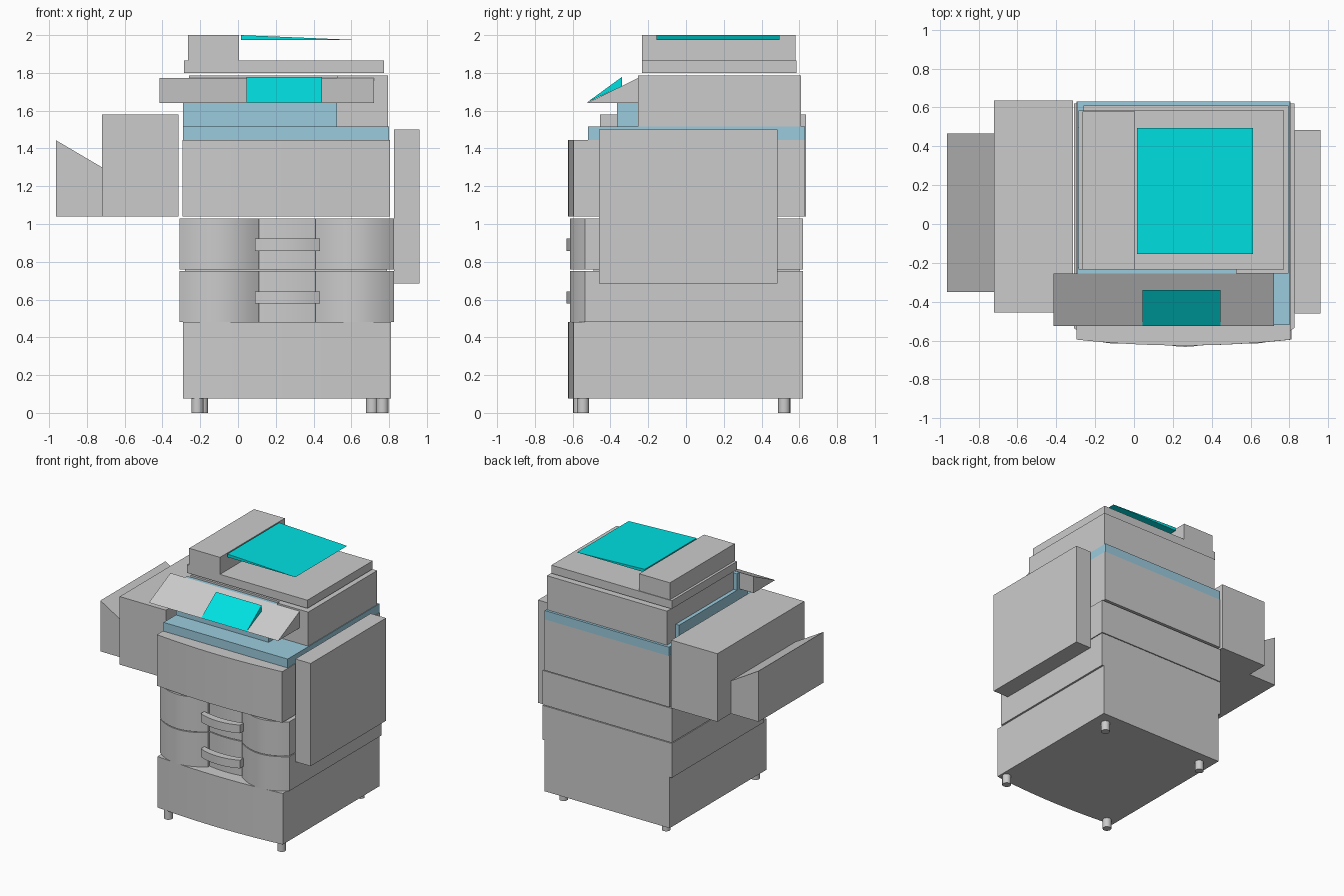
import bpy, bmesh, math
from mathutils import Vector

if "Cube" in bpy.data.objects:
    bpy.data.objects.remove(bpy.data.objects["Cube"])


def material(name, rgb):
    m = bpy.data.materials.new(name)
    m.diffuse_color = (*rgb, 1)
    m.use_nodes = True
    m.node_tree.nodes["Principled BSDF"].inputs["Base Color"].default_value = m.diffuse_color
    return m


BLUE = material("pale_blue", (0.33, 0.60, 0.73))
CYAN = material("cyan", (0.0, 0.75, 0.76))


def prism(name, pts, axis, lo, hi, mat=None, smooth=False):
    """Extrude a 2D profile along an axis: z uses (x, y), x uses (y, z), y uses (x, z)."""
    place = {"z": lambda p, t: (p[0], p[1], t),
             "x": lambda p, t: (t, p[0], p[1]),
             "y": lambda p, t: (p[0], t, p[1])}[axis]
    bm = bmesh.new()
    face = bm.faces.new([bm.verts.new(place(p, lo)) for p in pts])
    new = bmesh.ops.extrude_face_region(bm, geom=[face])["geom"]
    move = Vector(place((0, 0), hi - lo))
    bmesh.ops.translate(bm, vec=move, verts=[v for v in new if isinstance(v, bmesh.types.BMVert)])
    bmesh.ops.recalc_face_normals(bm, faces=bm.faces)
    me = bpy.data.meshes.new(name)
    bm.to_mesh(me)
    bm.free()
    ob = bpy.data.objects.new(name, me)
    bpy.context.collection.objects.link(ob)
    if mat:
        me.materials.append(mat)
    if smooth:
        bpy.ops.object.select_all(action="DESELECT")
        ob.select_set(True)
        bpy.context.view_layer.objects.active = ob
        bpy.ops.object.shade_smooth_by_angle(angle=math.radians(32))
    return ob


def box(name, x, y, z, mat=None):
    return prism(name, [(x[0], y[0]), (x[1], y[0]), (x[1], y[1]), (x[0], y[1])], "z", *z, mat)


def bow(x0, x1, y_end, y_mid, n=16):
    """Parabolic front edge from x0 to x1."""
    out = []
    for i in range(n + 1):
        t = i / n
        out.append((x0 + (x1 - x0) * t, y_end + (y_mid - y_end) * 4 * t * (1 - t)))
    return out


# Feet
for i, (x, y) in enumerate([(-0.215, -0.565), (0.765, -0.545), (-0.19, 0.52), (0.71, 0.52)]):
    ring = [(x + 0.032 * math.cos(a * math.pi / 8), y + 0.032 * math.sin(a * math.pi / 8)) for a in range(16)]
    prism(f"foot_{i + 1}", ring, "z", 0, 0.08, smooth=True)

# Bow-fronted base and engine housing
prism("base_cabinet", bow(-0.29, 0.81, -0.595, -0.625) + [(0.81, 0.62), (-0.29, 0.62)],
      "z", 0.075, 0.48, smooth=True)
prism("engine_housing", bow(-0.295, 0.805, -0.595, -0.625) + [(0.805, 0.63), (-0.295, 0.63)],
      "z", 1.04, 1.445, smooth=True)

# Two drawers with bulging side columns and a recessed centre
front = (bow(-0.31, 0.11, -0.535, -0.615, 14) + bow(0.11, 0.41, -0.515, -0.53, 8)
         + bow(0.41, 0.825, -0.535, -0.615, 14))
drawer = front + [(0.825, 0.62), (-0.31, 0.62)]
handle = bow(0.09, 0.435, -0.595, -0.632, 12) + bow(0.435, 0.09, -0.55, -0.575, 12)
for name, z0, z1, h in [("lower", 0.48, 0.752, 0.578), ("upper", 0.758, 1.03, 0.857)]:
    prism(name + "_drawer", drawer, "z", z0, z1, smooth=True)
    prism(name + "_drawer_handle", handle, "z", h, h + 0.065, smooth=True)
box("drawer_core", (-0.28, 0.79), (-0.49, 0.60), (0.74, 0.77))

# Blue output deck and panel support
box("output_deck", (-0.29, 0.80), (-0.52, 0.63), (1.445, 1.515), BLUE)
box("panel_support", (-0.29, 0.525), (-0.365, 0.50), (1.515, 1.64), BLUE)
box("panel_backing", (-0.29, 0.525), (-0.255, -0.225), (1.64, 1.77), BLUE)

# Scanner unit: upper slab, right column, rear wall
box("scanner_slab", (-0.26, 0.525), (-0.225, 0.61), (1.64, 1.785))
box("scanner_column", (0.525, 0.795), (-0.255, 0.61), (1.515, 1.785))
box("scanner_rear_wall", (-0.26, 0.525), (0.50, 0.61), (1.515, 1.64))

# Control panel with screen
prism("control_panel", [(-0.525, 1.64), (-0.255, 1.64), (-0.255, 1.772)], "x", -0.415, 0.72)
prism("touch_screen", [(-0.525, 1.643), (-0.34, 1.73), (-0.34, 1.778)], "x", 0.045, 0.445, CYAN)

# Lid, document feeder and paper tray
box("lid", (-0.285, 0.772), (-0.233, 0.585), (1.80, 1.865))
box("document_feeder", (-0.265, 0.005), (-0.233, 0.58), (1.865, 2.0))
prism("document_tray", [(0.015, 1.975), (0.612, 1.975), (0.015, 2.0)], "y", -0.155, 0.495, CYAN)

# Side units
box("side_feed_unit", (0.825, 0.96), (-0.46, 0.485), (0.685, 1.50))
box("finisher", (-0.72, -0.315), (-0.455, 0.635), (1.04, 1.58))
prism("finisher_tray", [(-0.963, 1.04), (-0.72, 1.04), (-0.72, 1.30), (-0.963, 1.443)], "y", -0.35, 0.465)
